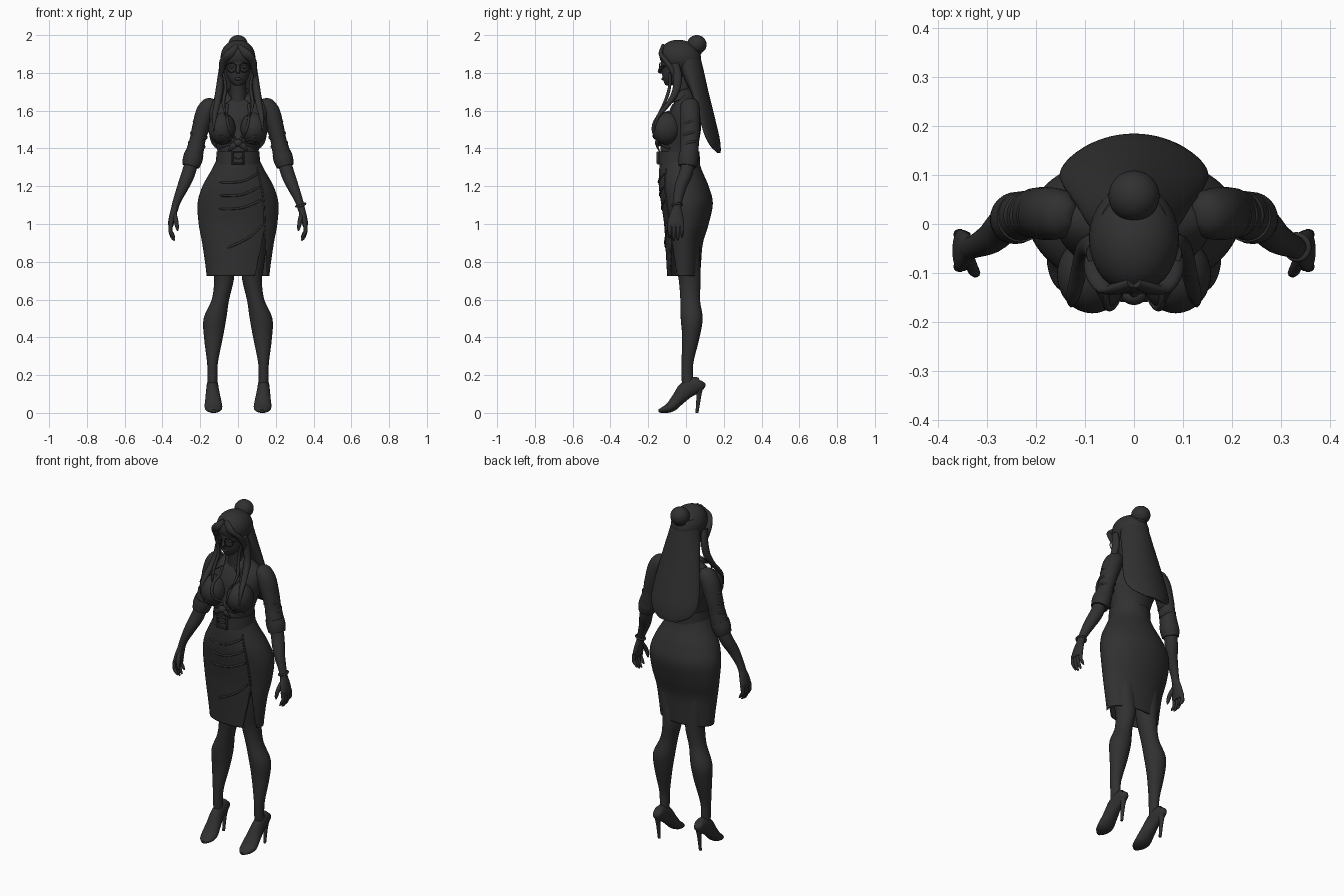
import bpy, bmesh, math
from mathutils import Vector, Matrix

cube = bpy.data.objects.get("Cube")
if cube:
    bpy.data.objects.remove(cube, do_unlink=True)

charcoal = bpy.data.materials.new("charcoal")
charcoal.use_nodes = True
charcoal.diffuse_color = (0.03, 0.03, 0.03, 1)
charcoal.node_tree.nodes["Principled BSDF"].inputs["Base Color"].default_value = (0.03, 0.03, 0.03, 1)


def finish(obj, name, pair=False, angle=50):
    """Bake the transform, shade, colour and optionally mirror across x."""
    obj.name = obj.data.name = name
    obj.data.transform(obj.matrix_basis)
    obj.matrix_basis = Matrix()
    obj.data.materials.clear()
    obj.data.materials.append(charcoal)
    for face in obj.data.polygons:
        face.use_smooth = True
    obj.data.set_sharp_from_angle(angle=math.radians(angle))
    if pair:
        obj.modifiers.new("mirror", "MIRROR")
    return obj


def from_bmesh(bm, name, pair=False, angle=50):
    bmesh.ops.recalc_face_normals(bm, faces=bm.faces)
    mesh = bpy.data.meshes.new(name)
    bm.to_mesh(mesh)
    bm.free()
    obj = bpy.data.objects.new(name, mesh)
    bpy.context.collection.objects.link(obj)
    return finish(obj, name, pair, angle)


def spline(rows, steps):
    """Catmull-Rom interpolation of the section rows."""
    padded = [rows[0], *rows, rows[-1]]
    out = []
    for i in range(len(rows) - 1):
        for k in range(steps):
            t = k / steps
            out.append([0.5 * (2 * b + (c - a) * t + (2 * a - 5 * b + 4 * c - d) * t ** 2
                               + (3 * b - a - 3 * c + d) * t ** 3)
                        for a, b, c, d in zip(*padded[i:i + 4])])
    return out + [list(rows[-1])]


def loft(name, rows, follow=False, pair=False, sides=24, steps=4, bend=0, capped=True, floor=-1):
    """Skin elliptical sections (x, y, z, radius across, radius deep)."""
    sections = spline(rows, steps)
    centres = [Vector(s[:3]) for s in sections]
    bm = bmesh.new()
    rings = []
    for i, section in enumerate(sections):
        across, deep = Vector((1, 0, 0)), Vector((0, 1, 0))
        if follow:
            way = (centres[min(i + 1, len(centres) - 1)] - centres[max(i - 1, 0)]).normalized()
            across = (across - way * way.x).normalized()
            deep = way.cross(across)
        ring = []
        for k in range(sides):
            a = math.tau * k / sides
            p = (centres[i] + across * math.cos(a) * max(section[3], 0.001)
                 + deep * math.sin(a) * max(section[4], 0.001))
            p.y -= bend * p.x ** 2
            p.z = max(p.z, floor)
            ring.append(bm.verts.new(p))
        rings.append(ring)
    for low, high in zip(rings, rings[1:]):
        for k in range(sides):
            n = (k + 1) % sides
            bm.faces.new((low[k], low[n], high[n], high[k]))
    if capped:
        bm.faces.new(rings[0])
        bm.faces.new(rings[-1])
    return from_bmesh(bm, name, pair)


def ball(name, centre, radii, pair=False, tilt=0):
    bpy.ops.mesh.primitive_uv_sphere_add(segments=32, ring_count=20, location=centre, rotation=(tilt, 0, 0))
    bpy.context.object.scale = radii
    return finish(bpy.context.object, name, pair)


def hoop(name, centre, major, minor, turn=(0, 0, 0), pair=False, segments=28):
    bpy.ops.mesh.primitive_torus_add(location=centre, rotation=turn, major_radius=major,
                                     minor_radius=minor, major_segments=segments, minor_segments=8)
    return finish(bpy.context.object, name, pair)


def crease(name, points, radius=0.006, pair=False):
    """Raised fold or seam laid over the front surface through (x, z) points."""
    bpy.context.view_layer.update()
    graph = bpy.context.evaluated_depsgraph_get()
    rows = []
    for i, (x, z, *_) in enumerate(spline(points, 5)):
        hit, place, *_ = bpy.context.scene.ray_cast(graph, Vector((x, -1, z)), Vector((0, 1, 0)))
        rows.append((x, place.y if hit else -0.1, z, radius, radius))
    rows[0] = (*rows[0][:3], 0.001, 0.001)
    rows[-1] = (*rows[-1][:3], 0.001, 0.001)
    return loft(name, rows, follow=True, pair=pair, sides=8, steps=1)


# Legs and heeled shoes
loft("legs", [(.085, 0, .95, .075, .075), (.078, .01, .8, .062, .066), (.075, .02, .7, .052, .058),
              (.093, .022, .6, .046, .052), (.122, .03, .5, .06, .058), (.13, .026, .4, .05, .046),
              (.135, .008, .27, .029, .032), (.135, .006, .2, .026, .03), (.135, .01, .13, .025, .03)], pair=True)
loft("shoes", [(.135, .09, .165, .008, .012), (.135, .08, .155, .024, .032), (.135, .045, .145, .03, .045),
               (.135, 0, .12, .034, .046), (.132, -.04, .075, .041, .036), (.13, -.08, .032, .047, .028),
               (.128, -.12, .016, .036, .017), (.128, -.145, .01, .012, .008)], follow=True, pair=True, floor=0)
loft("stiletto_heels", [(.135, .07, .14, .024, .022), (.135, .068, .09, .012, .013), (.135, .058, 0, .008, .008)],
     pair=True, sides=16)

# Pencil skirt: a thin open shell with a wedge slit cut in the front
skirt = loft("skirt", [(0, -.035, 1.35, .108, .1), (0, -.03, 1.29, .138, .112), (0, -.012, 1.2, .188, .132),
                       (0, .005, 1.11, .214, .137), (0, .002, 1, .208, .118), (0, -.01, .9, .19, .1),
                       (0, -.012, .8, .175, .092), (0, -.012, .725, .166, .088)],
             sides=64, steps=6, capped=False)
shell = skirt.modifiers.new("thickness", "SOLIDIFY")
shell.thickness = 0.008
bm = bmesh.new()
triangle = [(.08, .68), (.155, .68), (.142, .97)]
front = [bm.verts.new((x, -.3, z)) for x, z in triangle]
back = [bm.verts.new((x, -.03, z)) for x, z in triangle]
bm.faces.new(front)
bm.faces.new(back)
for k in range(3):
    n = (k + 1) % 3
    bm.faces.new((front[k], front[n], back[n], back[k]))
cutter = from_bmesh(bm, "slit_cutter")
cutter.hide_render = True
slit = skirt.modifiers.new("slit", "BOOLEAN")
slit.object, slit.operation = cutter, "DIFFERENCE"
bpy.context.view_layer.objects.active = skirt
for modifier in ("thickness", "slit"):
    bpy.ops.object.modifier_apply(modifier=modifier)
bpy.data.objects.remove(cutter, do_unlink=True)

# Torso and bust
loft("torso", [(0, -.035, 1.3, .105, .095), (0, -.035, 1.38, .108, .1), (0, -.03, 1.44, .122, .1),
               (0, -.015, 1.5, .14, .094), (0, -.01, 1.57, .154, .088), (0, 0, 1.62, .155, .076),
               (0, .005, 1.655, .13, .06), (0, 0, 1.685, .07, .045), (0, -.01, 1.7, .045, .04)], sides=40)
ball("bust", (.085, -.103, 1.505), (.072, .079, .085), pair=True)

# Skirt seam and folds, shirt folds
crease("skirt_seam", [(.1, 1.3), (.132, 1.15), (.142, .97)], .005)
for drop in range(3):
    z = 1.27 - drop * .07
    crease("skirt_fold", [(.11 + drop * .01, z), (.02, z - .045), (-.1, z - .05)], .006)
crease("hem_fold", [(.13, 1), (.06, .93), (-.06, .87)], .006)
crease("shirt_openings", [(.055, 1.64), (.06, 1.58), (.045, 1.5), (.008, 1.44)], .008, pair=True)
for k in range(3):
    crease("shirt_folds", [(.01, 1.425), (.05, 1.42 + k * .012), (.1, 1.4 + k * .035)], .006, pair=True)

# Shirt knot
ball("shirt_knot", (0, -.147, 1.43), (.024, .018, .02))
loft("shirt_ties", [(.005, -.15, 1.43, .012, .008), (.03, -.152, 1.41, .015, .006), (.05, -.14, 1.385, .004, .003)],
     follow=True, pair=True, sides=12)

# Belt and buckle
loft("belt", [(0, -.037, 1.315, .118, .111), (0, -.037, 1.385, .113, .109)], sides=48, steps=1)
frame = hoop("belt_buckle", (0, 0, 0), .042, .007, (0, 0, math.pi / 4), segments=4)
frame.data.transform(Matrix.Translation((0, -.148, 1.35)) @ Matrix.Rotation(math.pi / 2, 4, "X"))
ball("buckle_pin", (0, -.15, 1.35), (.022, .006, .006))

# Sleeves, cuffs and arms
loft("sleeves", [(.125, .018, 1.655, .012, .02), (.142, .02, 1.636, .042, .046), (.172, .021, 1.59, .051, .054),
                 (.2, .022, 1.5, .045, .052), (.215, .02, 1.44, .042, .048), (.232, .016, 1.37, .047, .05),
                 (.247, .01, 1.31, .041, .045)], follow=True, pair=True)
loft("cuffs", [(.231, .014, 1.375, .05, .051), (.241, .012, 1.34, .052, .053), (.25, .008, 1.305, .045, .048)],
     follow=True, pair=True)
for z, x in ((1.53, .193), (1.47, .207), (1.42, .219)):
    hoop("sleeve_folds", (x, .021, z), .042, .007, (.25, -.3, 0), pair=True)
loft("forearms", [(.237, .015, 1.36, .034, .035), (.262, 0, 1.27, .036, .036), (.29, -.028, 1.2, .031, .032),
                  (.324, -.045, 1.12, .021, .024), (.338, -.05, 1.07, .019, .024)], follow=True, pair=True)
hoop("bracelet", (.332, -.047, 1.1), .025, .006, (.15, -.3, 0))

# Hands
loft("palms", [(.334, -.049, 1.09, .018, .022), (.344, -.052, 1.05, .019, .035), (.353, -.054, 1.01, .017, .043),
               (.356, -.054, .985, .012, .041)], pair=True)
for k, tip in enumerate((.925, .912, .915, .93)):
    y = -.087 + k * .022
    loft("fingers", [(.354, y, 1.005, .011, .011), (.358, y, .965, .01, .01), (.348, y, tip + .018, .009, .009),
                     (.336, y, tip, .004, .004)], follow=True, pair=True, sides=10)
loft("thumbs", [(.338, -.068, 1.055, .013, .013), (.328, -.092, 1.015, .012, .012), (.322, -.1, .98, .009, .009),
                (.32, -.1, .963, .003, .003)], follow=True, pair=True, sides=10)

# Neck and head
loft("neck", [(0, -.01, 1.64, .055, .05), (0, -.02, 1.69, .042, .043), (0, -.03, 1.78, .042, .045)])
loft("head", [(0, -.09, 1.734, .014, .016), (0, -.082, 1.742, .03, .031), (0, -.066, 1.775, .054, .058),
              (0, -.046, 1.82, .067, .083), (0, -.04, 1.87, .071, .092), (0, -.036, 1.92, .064, .082),
              (0, -.035, 1.955, .03, .04)], sides=32)
loft("nose", [(0, -.122, 1.85, .007, .007), (0, -.137, 1.808, .011, .013), (0, -.128, 1.796, .009, .008)], sides=12)
ball("lips", (0, -.12, 1.768), (.019, .011, .008))
ball("eyes", (.031, -.117, 1.832), (.014, .01, .008), pair=True)

# Glasses and earrings
hoop("glasses_rims", (.034, -.136, 1.828), .025, .0025, (math.pi / 2, 0, .2), pair=True)
loft("glasses_arms", [(.058, -.13, 1.835, .003, .003), (.076, -.05, 1.838, .003, .003)], follow=True, pair=True, sides=8)
hoop("earrings", (.082, -.05, 1.765), .012, .003, (math.pi / 2, 0, math.pi / 2), pair=True)

# Hair: cap, bun, long back fall and front locks
ball("hair_cap", (0, -.03, 1.884), (.092, .112, .09), tilt=-.25)
ball("hair_bun", (0, .057, 1.95), (.052, .052, .05))
hoop("bun_band", (0, .043, 1.918), .033, .01, (-.35, 0, 0))
loft("long_hair", [(0, .005, 1.93, .07, .06), (0, .03, 1.82, .096, .062), (0, .072, 1.7, .12, .047),
                   (0, .12, 1.55, .146, .036), (0, .148, 1.46, .15, .029), (0, .165, 1.405, .122, .019),
                   (0, .176, 1.375, .06, .007)], bend=1.8, sides=40)
loft("swept_fringe", [(.005, -.12, 1.945, .012, .01), (.045, -.133, 1.9, .024, .012), (.077, -.105, 1.862, .021, .014),
                      (.087, -.07, 1.81, .014, .016), (.085, -.055, 1.76, .005, .006)], follow=True, pair=True, sides=14)
loft("front_locks", [(.083, -.06, 1.85, .014, .022), (.09, -.045, 1.78, .018, .024), (.1, -.055, 1.7, .02, .02),
                     (.112, -.098, 1.63, .017, .013), (.125, -.15, 1.565, .013, .01), (.128, -.168, 1.49, .002, .002)],
     follow=True, pair=True, sides=14)
loft("thin_locks", [(.078, -.085, 1.8, .007, .008), (.066, -.088, 1.72, .009, .009), (.078, -.115, 1.64, .009, .008),
                    (.062, -.158, 1.565, .002, .002)], follow=True, pair=True, sides=10)

# Shirt collar
bm = bmesh.new()
nape, side, throat, point, outer, base = [bm.verts.new(p) for p in (
    (0, .035, 1.725), (.062, -.02, 1.712), (.035, -.085, 1.665),
    (.082, -.118, 1.63), (.1, -.025, 1.665), (0, .06, 1.675))]
bm.faces.new((nape, side, outer, base))
bm.faces.new((side, throat, point, outer))
collar = from_bmesh(bm, "collar", pair=True)
collar.modifiers.new("thickness", "SOLIDIFY").thickness = 0.008
